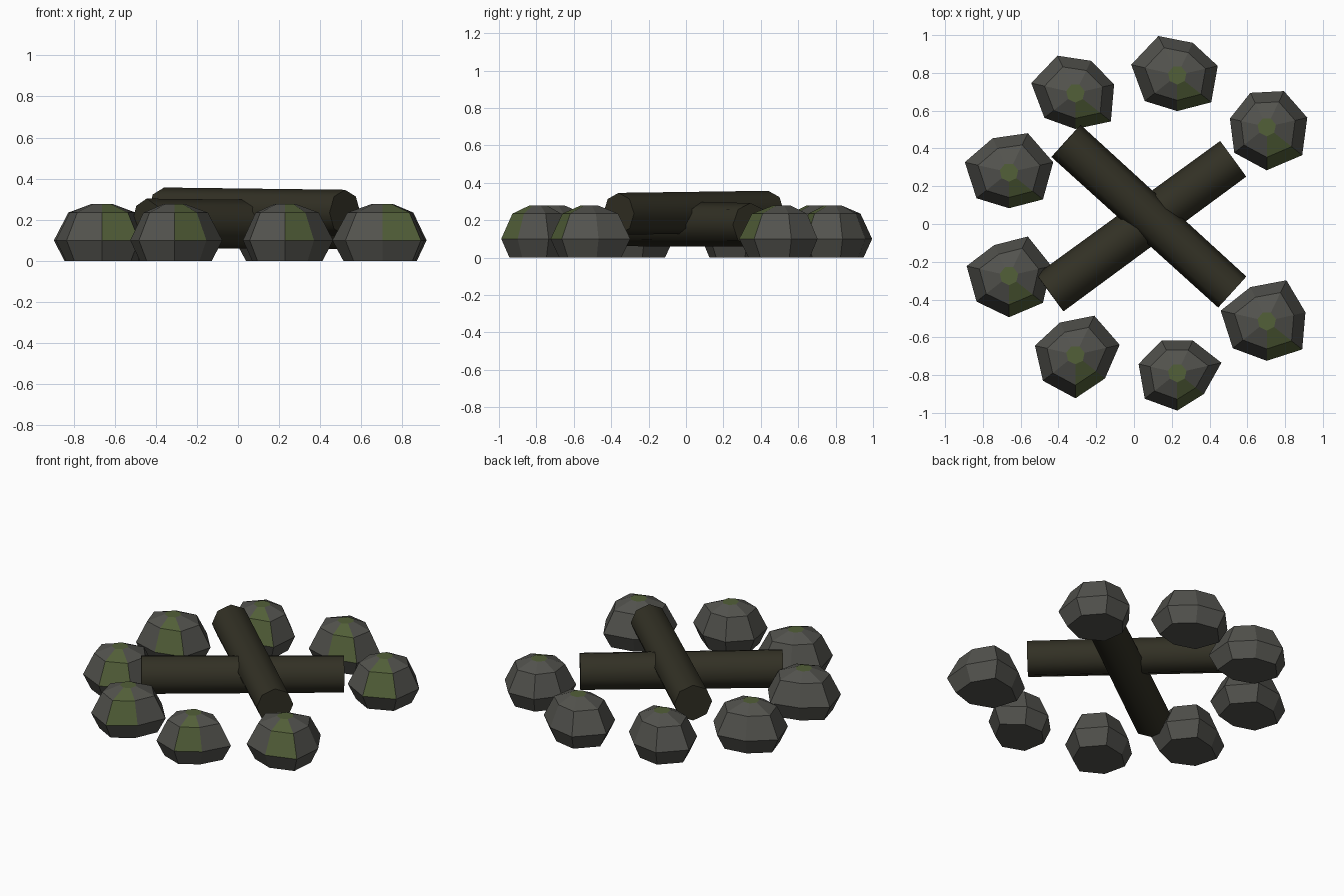
import bpy, bmesh
from math import radians, cos, sin, tau
from mathutils import Vector, Matrix

if "Cube" in bpy.data.objects:
    bpy.data.objects.remove(bpy.data.objects["Cube"], do_unlink=True)


def make_material(name, rgb):
    mat = bpy.data.materials.new(name)
    mat.use_nodes = True
    mat.diffuse_color = (*rgb, 1)
    bsdf = mat.node_tree.nodes["Principled BSDF"]
    bsdf.inputs["Base Color"].default_value = (*rgb, 1)
    bsdf.inputs["Roughness"].default_value = 0.9
    return mat


STONE = make_material("stone grey", (0.085, 0.085, 0.075))
MOSS = make_material("moss green", (0.085, 0.115, 0.04))
BARK = make_material("charred bark", (0.032, 0.03, 0.018))


def make_object(name, bm, materials):
    bmesh.ops.recalc_face_normals(bm, faces=bm.faces)
    mesh = bpy.data.meshes.new(name)
    bm.to_mesh(mesh)
    bm.free()
    for mat in materials:
        mesh.materials.append(mat)
    obj = bpy.data.objects.new(name, mesh)
    bpy.context.collection.objects.link(obj)
    return obj


# Seven-sided boulder: four stacked rings, moss on the cap and one upper strip
def make_stone(name, center, radii):
    sides = len(radii)
    bm = bmesh.new()
    rings = []
    for height, scale in ((0, 0.78), (0.1, 1), (0.235, 0.7), (0.278, None)):
        ring = []
        for i, radius in enumerate(radii):
            angle = radians(-90) + tau * i / sides
            reach = 0.05 if scale is None else radius * scale
            ring.append(bm.verts.new((reach * cos(angle), reach * sin(angle), height)))
        rings.append(ring)
    bm.faces.new(rings[0])
    bm.faces.new(rings[-1]).material_index = 1
    for level, (low, high) in enumerate(zip(rings, rings[1:])):
        for i in range(sides):
            j = (i + 1) % sides
            face = bm.faces.new((low[i], low[j], high[j], high[i]))
            face.material_index = int(i == 0 and level > 0)
    make_object(name, bm, (STONE, MOSS)).location = center


# Octagonal log between two end points, smooth sides and sharp ends
def make_log(name, start, end, r_start, r_end):
    start, end = Vector(start), Vector(end)
    axis = end - start
    bm = bmesh.new()
    bmesh.ops.create_cone(bm, cap_ends=True, segments=8, radius1=r_start,
                          radius2=r_end, depth=axis.length)
    along = axis.normalized()
    side = along.cross(Vector((0, 0, 1))).normalized()
    up = side.cross(along)
    turn = Matrix((up, side * -1, along)).transposed()
    if turn.determinant() < 0:
        turn = Matrix((up, side, along)).transposed()
    bm.transform(Matrix.Translation((start + end) / 2) @ turn.to_4x4())
    obj = make_object(name, bm, (BARK,))
    bpy.ops.object.select_all(action="DESELECT")
    obj.select_set(True)
    bpy.context.view_layer.objects.active = obj
    bpy.ops.object.shade_smooth_by_angle(angle=radians(50))


# Ring of stones: nine places with one gap on the +x side
# Each row holds the widest radii in hundredths, starting from the front
stone_radii = (
    (23, 24, 22, 21, 20, 20, 22),
    (19, 23, 22, 19, 23, 25, 22),
    (19, 24, 21, 19, 22, 24, 21),
    (19, 23, 24, 23, 20, 24, 22),
    (22, 23, 23, 23, 18, 23, 22),
    (23, 20, 24, 23, 19, 22, 22),
    (20, 18, 24, 19, 19, 21, 22),
    (21, 24, 21, 24, 20, 25, 23),
)
for place, row in enumerate(stone_radii, start=1):
    angle = tau * place / 9
    center = (0.09 + 0.8 * cos(angle), 0.8 * sin(angle), 0)
    make_stone(f"ring_stone_{place}", center, [r / 100 for r in row])

# Two crossed logs
make_log("lower_log", (-0.445, -0.365, 0.182), (0.525, 0.345, 0.175), 0.121, 0.117)
make_log("upper_log", (-0.36, 0.44, 0.242), (0.52, -0.36, 0.235), 0.115, 0.111)
